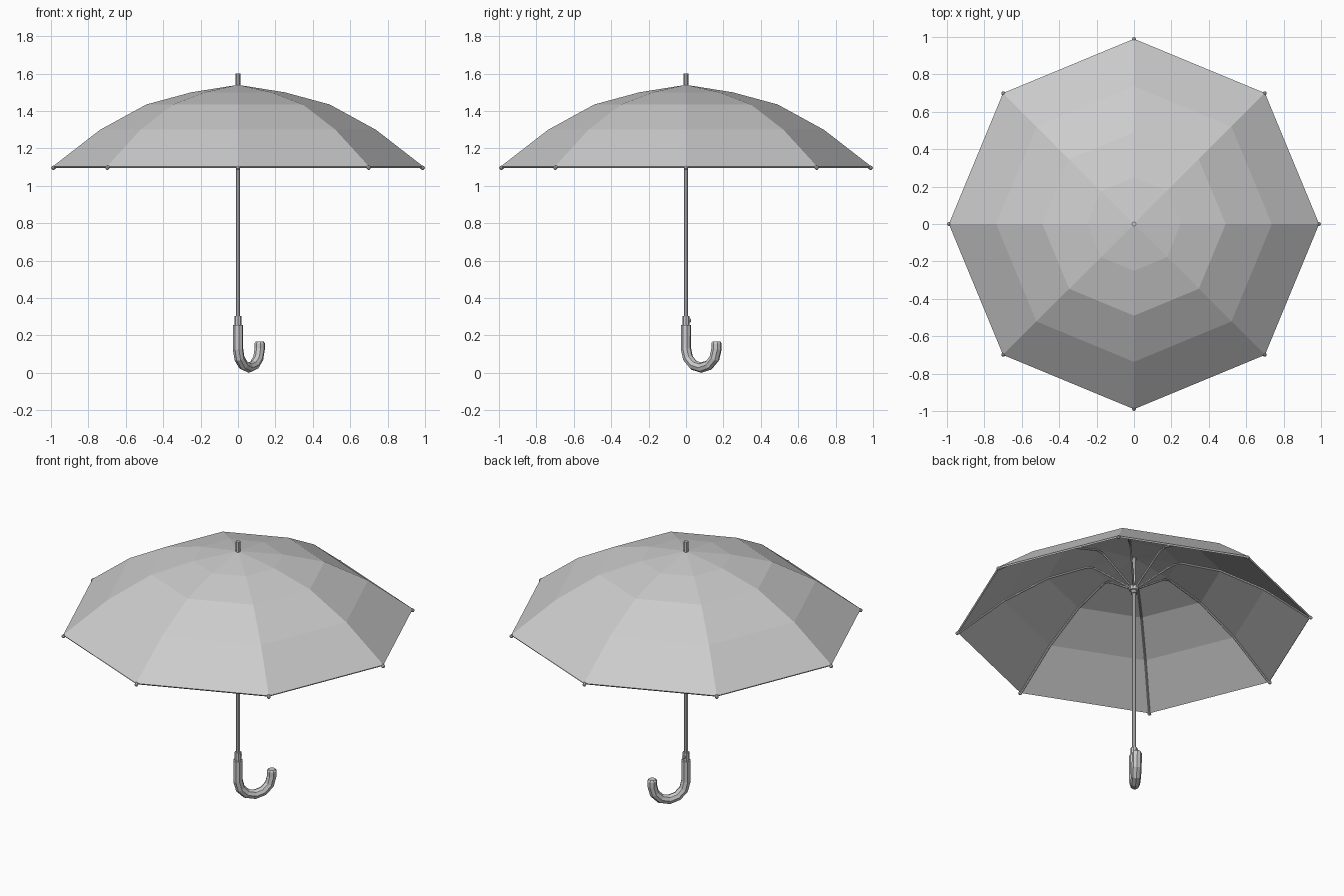
import bpy, bmesh
from math import sin, cos, pi, radians, atan2
from mathutils import Vector

if "Cube" in bpy.data.objects:
    bpy.data.objects.remove(bpy.data.objects["Cube"])


def finish(name, bm):
    bmesh.ops.recalc_face_normals(bm, faces=bm.faces)
    me = bpy.data.meshes.new(name)
    bm.to_mesh(me)
    bm.free()
    ob = bpy.data.objects.new(name, me)
    bpy.context.collection.objects.link(ob)
    return ob


def tube(name, path, radii, angle=0.0, sides=8, offset=0.0):
    """Capped tube along (r, z) points in the vertical plane at the given angle."""
    bm = bmesh.new()
    out = Vector((cos(angle), sin(angle), 0))
    side = Vector((-sin(angle), cos(angle), 0))
    up = Vector((0, 0, 1))
    pts = [out * r + up * z for r, z in path]
    rings = []
    for i, p in enumerate(pts):
        a = (p - pts[i - 1]).normalized() if i else Vector()
        b = (pts[i + 1] - p).normalized() if i < len(pts) - 1 else Vector()
        n = (a + b).normalized().cross(side)
        rad = radii[i] if isinstance(radii, list) else radii
        rings.append([bm.verts.new(p + rad * (n * cos(t) + side * sin(t)))
                      for t in (2 * pi * k / sides + offset for k in range(sides))])
    for lo, hi in zip(rings, rings[1:]):
        for k in range(sides):
            j = (k + 1) % sides
            bm.faces.new((lo[k], lo[j], hi[j], hi[k]))
    bm.faces.new(rings[0])
    bm.faces.new(rings[-1])
    return finish(name, bm)


# canopy: eight flat panels in four bands
profile = [(0.25, 1.50), (0.49, 1.435), (0.737, 1.30), (0.99, 1.104)]
bm = bmesh.new()
apex = bm.verts.new((0, 0, 1.54))
rings = [[bm.verts.new((r * cos(k * pi / 4), r * sin(k * pi / 4), z)) for k in range(8)]
         for r, z in profile]
for k in range(8):
    j = (k + 1) % 8
    bm.faces.new((apex, rings[0][k], rings[0][j]))
    for a, b in zip(rings, rings[1:]):
        bm.faces.new((a[k], b[k], b[j], a[j]))
canopy = finish("canopy", bm)
solid = canopy.modifiers.new("cloth", 'SOLIDIFY')
solid.thickness = 0.01
solid.offset = -1

# ribs under each seam, bending down to the runner, with end tips
rib_path = [(0.015, 1.335), (0.19, 1.455), (0.225, 1.475), (0.265, 1.482),
            (0.485, 1.421), (0.73, 1.288), (0.985, 1.092)]
for k in range(8):
    ang = k * pi / 4
    tube(f"rib_{k + 1}", rib_path, 0.006, ang, 6)
    tube(f"rib_tip_{k + 1}", [(0.977, 1.106), (0.981, 1.102), (0.992, 1.093), (0.996, 1.09)],
         [0.005, 0.010, 0.010, 0.005], ang, 8)

# shaft, ferrule, runner and collar
tube("shaft", [(0, 0.2), (0, 1.54)], 0.012)
tube("ferrule", [(0, 1.52), (0, 1.60)], 0.013)
tube("runner", [(0, 1.30), (0, 1.318), (0, 1.32), (0, 1.345)], [0.018, 0.018, 0.027, 0.027], 0, 10)
tube("collar", [(0, 0.24), (0, 0.305)], 0.019)
tube("release_button", [(0.01, 0.28), (0.024, 0.28), (0.028, 0.28)], [0.01, 0.01, 0.006], pi / 2)

# hooked handle, swung diagonally to the back right
hook = [(0, 0.255)]
for i in range(7):
    t = pi + i * pi / 6
    hook.append((0.1 + 0.1 * cos(t), 0.128 + 0.1 * sin(t)))
hook += [(0.2, 0.158), (0.2, 0.168)]
tube("handle", hook, [0.028] * 9 + [0.021], atan2(0.163, 0.116))
